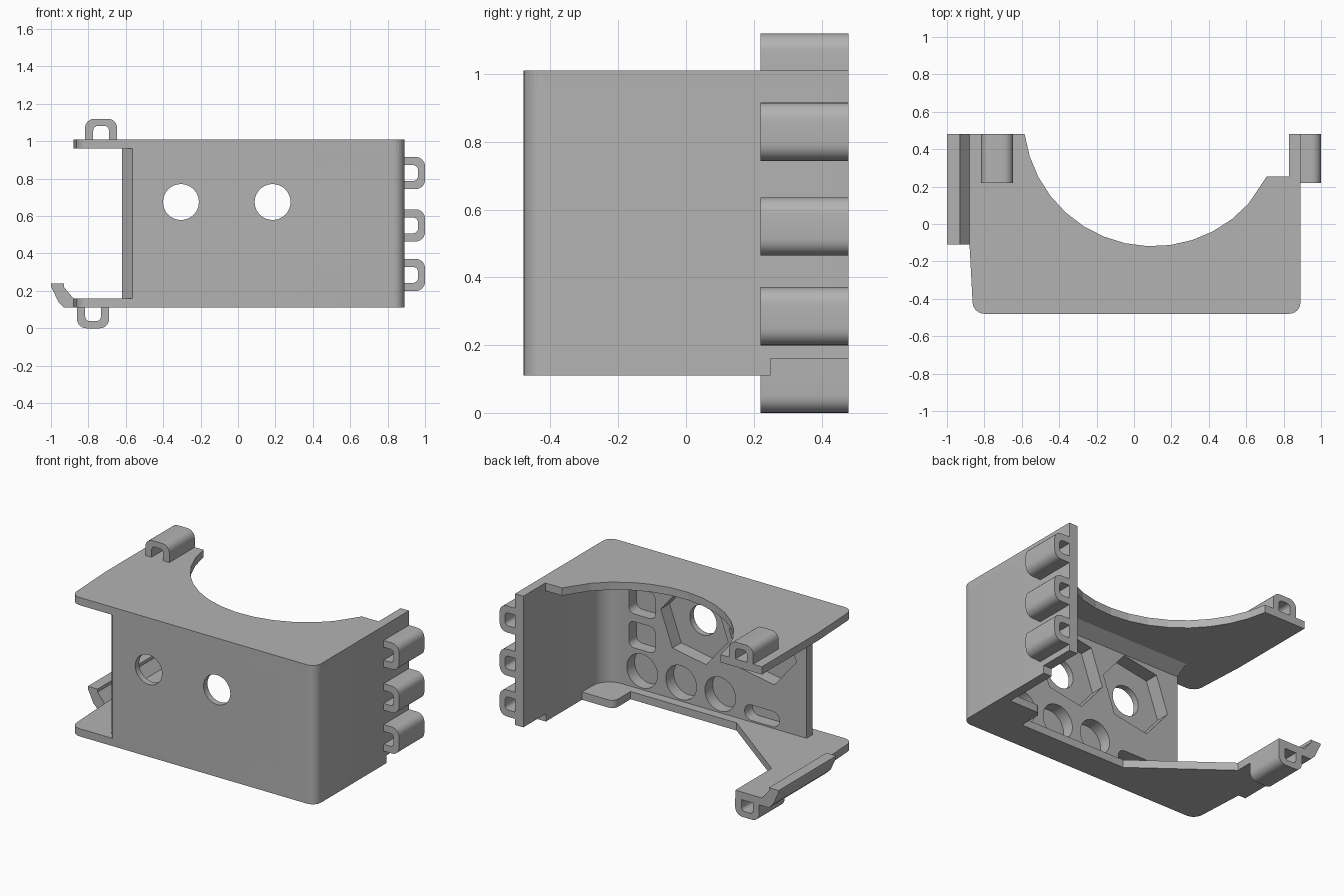
import bpy, bmesh
from math import cos, sin, pi, radians
from mathutils import Vector

old = bpy.data.objects.get("Cube")
if old:
    bpy.data.objects.remove(old, do_unlink=True)

grey = bpy.data.materials.new("plain grey")
grey.use_nodes = True
COLOUR = (0.45, 0.45, 0.45, 1)
grey.diffuse_color = COLOUR
grey.node_tree.nodes["Principled BSDF"].inputs["Base Color"].default_value = COLOUR

# How a flat profile point (a, b) and a depth d map into space
PLACE = {
    "x": lambda a, b, d: (d, a, b),
    "y": lambda a, b, d: (a, d, b),
    "z": lambda a, b, d: (a, b, d),
}


def rounded(points, steps=6):
    """Outline from (a, b) or (a, b, radius) points, corners filleted."""
    out = []
    for i, p in enumerate(points):
        corner = Vector(p[:2])
        if len(p) == 2:
            out.append(corner)
            continue
        before = Vector(points[i - 1][:2]) - corner
        after = Vector(points[(i + 1) % len(points)][:2]) - corner
        start = corner + before.normalized() * p[2]
        end = corner + after.normalized() * p[2]
        centre = start + end - corner
        for k in range(steps + 1):
            t = k / steps * pi / 2
            out.append(centre + (start - centre) * cos(t) + (end - centre) * sin(t))
    return out


def ngon(a, b, r, n, turn=0):
    return [(a + r * cos(turn + 2 * pi * i / n), b + r * sin(turn + 2 * pi * i / n))
            for i in range(n)]


def box_outline(a, b, w, h, r):
    w, h = w / 2, h / 2
    return rounded([(a - w, b - h, r), (a + w, b - h, r), (a + w, b + h, r), (a - w, b + h, r)])


def extrude(name, outline, axis, low, high):
    bm = bmesh.new()
    rings = [[bm.verts.new(PLACE[axis](p[0], p[1], d)) for p in outline] for d in (low, high)]
    n = len(outline)
    bm.faces.new(rings[0])
    bm.faces.new(rings[1][::-1])
    for i in range(n):
        j = (i + 1) % n
        bm.faces.new((rings[0][i], rings[1][i], rings[1][j], rings[0][j]))
    bmesh.ops.recalc_face_normals(bm, faces=bm.faces)
    mesh = bpy.data.meshes.new(name)
    bm.to_mesh(mesh)
    bm.free()
    mesh.materials.append(grey)
    obj = bpy.data.objects.new(name, mesh)
    bpy.context.collection.objects.link(obj)
    return obj


def activate(obj):
    bpy.ops.object.select_all(action="DESELECT")
    obj.select_set(True)
    bpy.context.view_layer.objects.active = obj


def cut(target, outline, low, high):
    """Cut a pocket or hole running along y."""
    cutter = extrude("cutter", outline, "y", low, high)
    cutter.hide_render = True
    mod = target.modifiers.new("cut", "BOOLEAN")
    mod.operation, mod.solver, mod.object = "DIFFERENCE", "EXACT", cutter
    activate(target)
    bpy.ops.object.modifier_apply(modifier=mod.name)
    bpy.data.objects.remove(cutter, do_unlink=True)


FRONT, BACK, INNER = -0.48, 0.48, -0.35
BASE, FLOOR, CEILING, TOP = 0.11, 0.16, 0.96, 1.01
LEFT, RIGHT = -0.88, 0.89
parts = []

# Front wall and right wall as one bent panel
walls = extrude("front_and_side_wall", rounded([
    (-0.565, FRONT), (RIGHT, FRONT, 0.06), (RIGHT, BACK), (0.83, BACK),
    (0.83, INNER, 0.12), (-0.62, INNER), (-0.62, INNER - 0.06)]), "z", FLOOR, CEILING)
parts.append(walls)

# Screw holes with hexagonal nut recesses
for x in (-0.305, 0.185):
    cut(walls, ngon(x, 0.675, 0.245, 6, radians(10)), FRONT + 0.04, 0)
    cut(walls, ngon(x, 0.675, 0.096, 32), -0.6, 0)

# Round, square and slotted pockets in the inner face
POCKET = FRONT + 0.05
for x in (0.56, 0.28, 0.0):
    cut(walls, ngon(x, 0.28, 0.11, 32), POCKET, 0)
for z in (0.5, 0.72):
    cut(walls, box_outline(0.56, z, 0.19, 0.17, 0.04), POCKET, 0)
cut(walls, box_outline(-0.3, 0.22, 0.25, 0.1, 0.049), POCKET, 0)

# Top plate with the large faceted bay
arc = [(0.1 + 0.69 * cos(radians(a)), 0.571 + 0.69 * sin(radians(a)))
       for a in [187.6 + i * 140.2 / 14 for i in range(15)]]
parts.append(extrude("top_plate", rounded([
    (LEFT, BACK), (LEFT, -0.1), (-0.86, FRONT, 0.06), (RIGHT, FRONT, 0.06),
    (RIGHT, BACK), (0.83, BACK), (0.83, 0.255), (0.71, 0.255)]
    + arc[:0:-1][1:] + [(-0.585, BACK)]), "z", CEILING, TOP))

# Bottom plate with the diagonal arm and corner tab
parts.append(extrude("bottom_plate", rounded([
    (LEFT, BACK), (LEFT, -0.1), (-0.86, FRONT, 0.06), (RIGHT, FRONT, 0.06),
    (RIGHT, 0.25), (0.83, 0.25), (0.83, -0.12), (0.6, -0.12, 0.04),
    (0.6, -0.29), (-0.16, -0.29), (-0.69, 0.11), (-0.69, BACK)]), "z", BASE, FLOOR))

# Sloped brace under the top plate
parts.append(extrude("top_brace", [
    (INNER, CEILING), (INNER + 0.08, CEILING), (INNER, CEILING - 0.05)], "x", -0.62, 0.83))

# Latch lip along the lower arm
parts.append(extrude("latch_lip", [
    (LEFT, BASE), (-0.93, BASE), (-0.96, 0.14), (-1, 0.225), (-1, 0.24),
    (-0.93, 0.24), (-0.93, 0.22), (LEFT, FLOOR)], "y", -0.11, BACK))


# Cable loops: a rounded arch standing out from a surface
def loop(name, place):
    arch = rounded([(-0.086, 0), (-0.086, 0.11, 0.05), (0.086, 0.11, 0.05), (0.086, 0),
                    (0.042, 0), (0.042, 0.072, 0.025), (-0.042, 0.072, 0.025), (-0.042, 0)])
    parts.append(extrude(name, [place(s, h) for s, h in arch], "y", 0.22, BACK))


loop("top_loop", lambda s, h: (-0.732 + s, TOP + h))
loop("bottom_loop", lambda s, h: (-0.775 + s, BASE - h))
for i, z in enumerate((0.285, 0.55, 0.83)):
    loop(f"side_loop_{i + 1}", lambda s, h: (RIGHT + h, z + s))

# Smooth the fillets, keep the edges crisp
for part in parts:
    activate(part)
    bpy.ops.object.shade_smooth_by_angle(angle=radians(20 if "loop" in part.name else 16))
    if part.name == "top_plate":
        bpy.ops.object.shade_flat()
